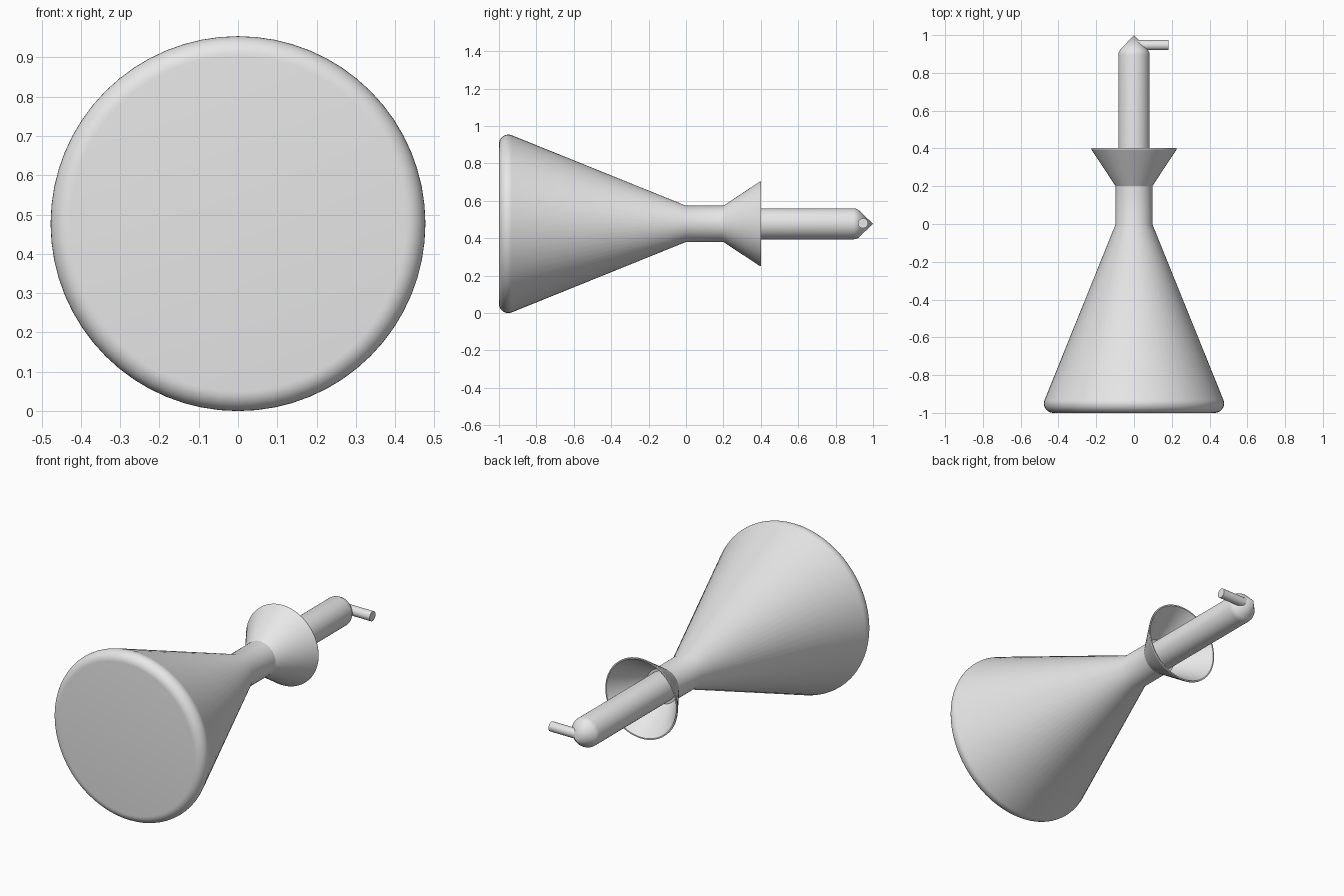
import bpy, bmesh, math
from mathutils import Matrix, Vector

cube = bpy.data.objects.get("Cube")
if cube:
    bpy.data.objects.remove(cube, do_unlink=True)

AXIS_Z = 0.477

# Single grey material
grey = bpy.data.materials.new("light grey")
grey.use_nodes = True
grey.diffuse_color = (0.8, 0.8, 0.8, 1)
grey.node_tree.nodes["Principled BSDF"].inputs["Base Color"].default_value = (0.8, 0.8, 0.8, 1)


def lathe(name, profile, segments=64, origin=(0, 0, AXIS_Z), turn=0.0):
    """Spin (distance, radius) points around the y axis; turn swings the axis about z."""
    bm = bmesh.new()
    rings = []
    for d, r in profile:
        if r == 0:
            rings.append([bm.verts.new((0, d, 0))] * segments)
            continue
        rings.append([bm.verts.new((r * math.cos(a), d, r * math.sin(a)))
                      for a in (2 * math.pi * i / segments for i in range(segments))])
    for a, b in zip(rings, rings[1:]):
        for i in range(segments):
            j = (i + 1) % segments
            corners = list(dict.fromkeys((a[i], b[i], b[j], a[j])))
            bm.faces.new(corners)
    # Close open ends with flat caps
    for ring, (d, r) in ((rings[0], profile[0]), (rings[-1], profile[-1])):
        if r > 0:
            bm.faces.new(ring)
    bmesh.ops.recalc_face_normals(bm, faces=bm.faces)
    bm.transform(Matrix.Translation(Vector(origin)) @ Matrix.Rotation(turn, 4, 'Z'))
    mesh = bpy.data.meshes.new(name)
    bm.to_mesh(mesh)
    bm.free()
    mesh.materials.append(grey)
    obj = bpy.data.objects.new(name, mesh)
    bpy.context.collection.objects.link(obj)
    bpy.ops.object.select_all(action='DESELECT')
    obj.select_set(True)
    bpy.context.view_layer.objects.active = obj
    bpy.ops.object.shade_smooth_by_angle(angle=math.radians(30))
    return obj


# Conical body: rounded front rim, long taper and narrow neck
slope = math.atan(0.4)
steps = 10
rim = []
for i in range(steps + 1):
    a = -math.pi / 2 + (math.pi / 2 + slope) * i / steps
    rim.append((-0.95 + 0.05 * math.sin(a), 0.427 + 0.05 * math.cos(a)))
lathe("conical_body", rim + [(0.0, 0.097), (0.2, 0.097)])

# Thin flared cup, open toward the back
lathe("flared_collar", [(0.2, 0.097), (0.395, 0.226), (0.402, 0.226),
                        (0.402, 0.219), (0.215, 0.097), (0.215, 0.07)])

# Rod with a softened shoulder and pointed tip
lathe("rod", [(0.19, 0.083), (0.895, 0.083), (0.908, 0.081),
              (0.922, 0.074), (1.0, 0.0)], 48)

# Small peg reaching out to the left near the tip
lathe("side_peg", [(0.0, 0.027), (0.183, 0.027)], 24,
      origin=(0, 0.947, AXIS_Z + 0.003), turn=-math.pi / 2)
